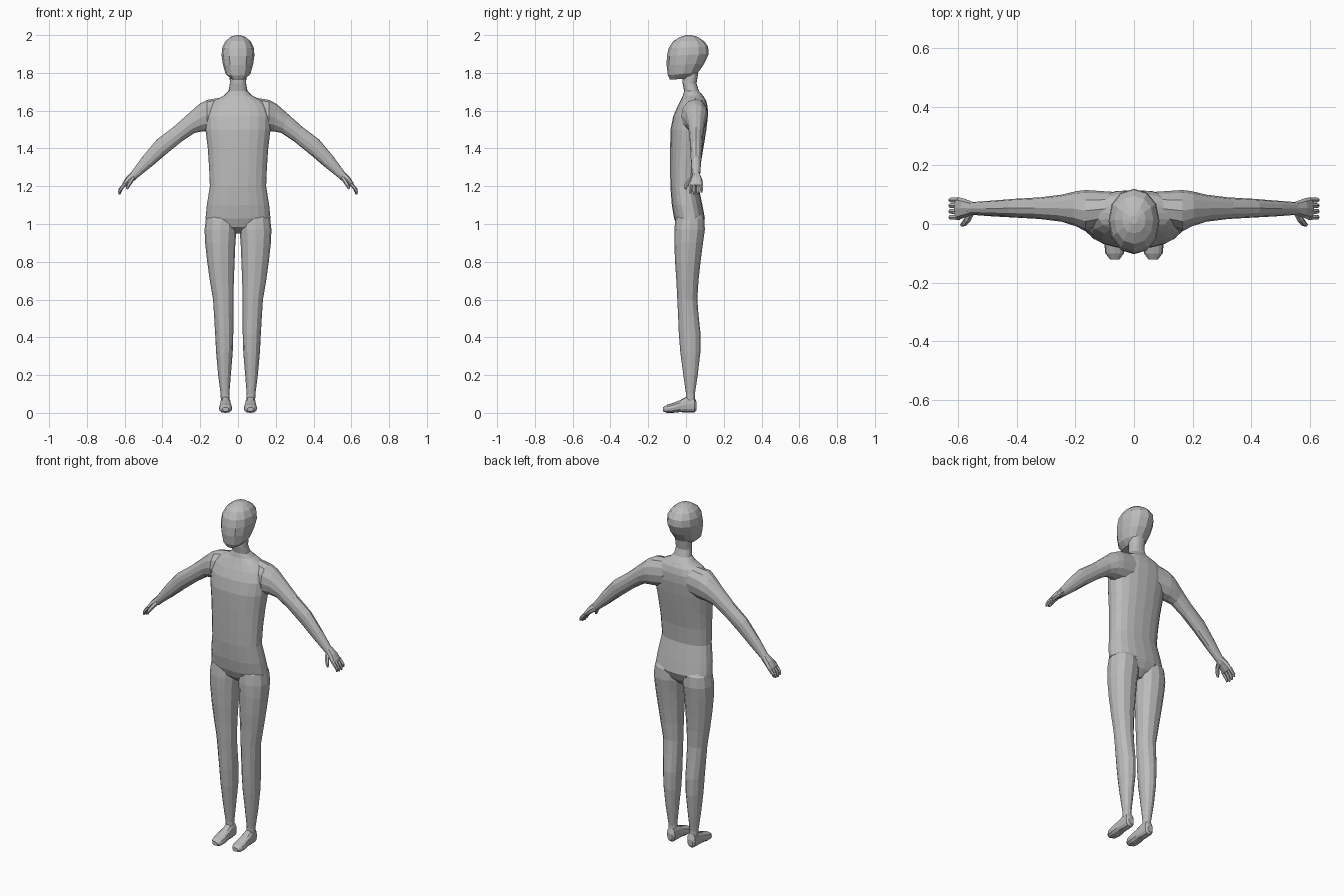
import bpy, bmesh, math
from mathutils import Vector as V

grey = bpy.data.materials.new("plain grey")
grey.diffuse_color = (0.5, 0.5, 0.5, 1)


def spow(a, e):
    return math.copysign(abs(a) ** e, a) if abs(a) > 1e-6 else 0.0


def loft(bm, rings, n, p=2.0):
    """Skin closed rings given as (centre, half axis u, half axis v)."""
    loops = []
    for c, u, v in rings:
        loop = []
        for i in range(n):
            a = 2 * math.pi * i / n
            loop.append(bm.verts.new(c + u * spow(math.cos(a), 2 / p) + v * spow(math.sin(a), 2 / p)))
        loops.append(loop)
    for a, b in zip(loops, loops[1:]):
        for i in range(n):
            j = (i + 1) % n
            bm.faces.new((a[i], a[j], b[j], b[i]))
    bm.faces.new(loops[0])
    bm.faces.new(loops[-1])


def tube(bm, path, n=6):
    """Small limb through (point, radius) pairs, used for fingers."""
    pts = [V(q) for q, r in path]
    rings = []
    for i, (q, r) in enumerate(path):
        d = (pts[min(i + 1, len(pts) - 1)] - pts[max(i - 1, 0)]).normalized()
        u = d.cross(V((0, 1, 0))).normalized()
        rings.append((pts[i], u * r, d.cross(u) * r))
    loft(bm, rings, n)


def finish(name, bm, side=1):
    for v in bm.verts:
        v.co.x *= side
    bmesh.ops.recalc_face_normals(bm, faces=bm.faces)
    me = bpy.data.meshes.new(name)
    bm.to_mesh(me)
    bm.free()
    me.materials.append(grey)
    bpy.context.collection.objects.link(bpy.data.objects.new(name, me))


def level(z, x0, x1, y0, y1, tilt=0.0):
    """Horizontal ring; tilt raises the back and lowers the front."""
    return (V(((x0 + x1) / 2, (y0 + y1) / 2, z)), V(((x1 - x0) / 2, 0, 0)), V((0, (y1 - y0) / 2, tilt)))


def slanted(top, bot, y0, y1):
    """Arm ring from its top and bottom (x, z) points and its y range."""
    t, b = V((top[0], 0, top[1])), V((bot[0], 0, bot[1]))
    return ((t + b) / 2 + V((0, (y0 + y1) / 2, 0)), (t - b) / 2, V((0, (y1 - y0) / 2, 0)))


# torso and neck: z, half width, front y, back y
torso = [(0.95, .05, 0, .045), (0.985, .12, -.045, .08), (1.03, .172, -.063, .10),
         (1.10, .165, -.075, .087), (1.20, .149, -.083, .066), (1.30, .153, -.084, .075),
         (1.40, .160, -.084, .092), (1.50, .172, -.082, .108), (1.57, .174, -.068, .116),
         (1.62, .160, -.046, .115), (1.655, .125, -.028, .106), (1.68, .075, -.016, .09),
         (1.705, .050, -.01, .068), (1.745, .043, -.018, .056), (1.80, .045, -.02, .065)]
bm = bmesh.new()
loft(bm, [level(z, -w, w, f, b) for z, w, f, b in torso], 20, 2.3)
finish("torso", bm)

# head: z, half width, front y, back y, tilt
head = [(1.768, .036, -.085, .045, .004), (1.795, .066, -.096, .065, .008), (1.845, .080, -.103, .097, .004),
        (1.895, .087, -.101, .120, .006), (1.935, .083, -.092, .117, .004), (1.968, .066, -.068, .096, 0),
        (1.99, .040, -.032, .062, 0), (2.0, .012, 0, .03, 0)]
bm = bmesh.new()
loft(bm, [level(z, -w, w, f, b, t) for z, w, f, b, t in head], 12, 2.15)
finish("head", bm)

# leg: z, inner x, outer x, front y, back y
leg = [(0.04, .042, .090, .002, .048), (0.10, .046, .092, .0, .047), (0.20, .038, .105, -.014, .062),
       (0.32, .028, .116, -.030, .076), (0.42, .025, .121, -.038, .077), (0.52, .025, .127, -.042, .066),
       (0.60, .025, .132, -.046, .060), (0.70, .022, .149, -.051, .066), (0.80, .018, .163, -.058, .077),
       (0.90, .014, .174, -.062, .090), (0.97, .008, .177, -.062, .100), (1.03, .008, .170, -.055, .096),
       (1.07, .03, .14, -.03, .07)]
# foot: y, half width, bottom z, top z
foot = [(.056, .016, .015, .055), (.045, .026, .003, .085), (.0, .028, .002, .085), (-.03, .031, .004, .068),
        (-.07, .035, .0, .052), (-.10, .032, .0, .043), (-.121, .016, .008, .030)]
# arm: top (x, z), bottom (x, z), y range
arm = [((.07, 1.672), (.08, 1.50), .0, .11), ((.165, 1.657), (.165, 1.49), -.025, .116),
       ((.205, 1.635), (.19, 1.49), -.008, .112), ((.265, 1.582), (.23, 1.482), .008, .100),
       ((.34, 1.515), (.30, 1.435), .017, .091), ((.43, 1.447), (.385, 1.366), .022, .086),
       ((.505, 1.357), (.46, 1.302), .026, .080), ((.563, 1.278), (.535, 1.242), .031, .075),
       ((.575, 1.266), (.548, 1.228), .031, .077)]
palm = [((.565, 1.276), (.538, 1.238), .032, .076), ((.592, 1.248), (.564, 1.222), .022, .086),
        ((.611, 1.218), (.586, 1.204), .014, .091), ((.614, 1.207), (.594, 1.198), .016, .090)]

for side, label in ((-1, "right"), (1, "left")):
    bm = bmesh.new()
    loft(bm, [level(*r) for r in leg], 12, 2.15)
    finish(label + "_leg", bm, side)

    bm = bmesh.new()
    loft(bm, [(V((.066, y, (a + b) / 2)), V((w, 0, 0)), V((0, 0, (b - a) / 2))) for y, w, a, b in foot], 12, 2.4)
    finish(label + "_foot", bm, side)

    bm = bmesh.new()
    loft(bm, [slanted(*r) for r in arm], 12, 2.1)
    finish(label + "_arm", bm, side)

    # hand: palm, four curled fingers and a thumb
    bm = bmesh.new()
    loft(bm, [slanted(*r) for r in palm], 8, 2.5)
    for y, drop in ((.023, .006), (.043, 0), (.063, .002), (.082, .012)):
        tube(bm, [((.598, y, 1.213), .010), ((.617, y, 1.190), .0095),
                  ((.626, y, 1.170 + drop), .0085), ((.629, y, 1.156 + drop), .005)])
    tube(bm, [((.557, .040, 1.243), .013), ((.568, .016, 1.226), .012),
              ((.580, .001, 1.205), .010), ((.588, -.003, 1.186), .006)])
    finish(label + "_hand", bm, side)
